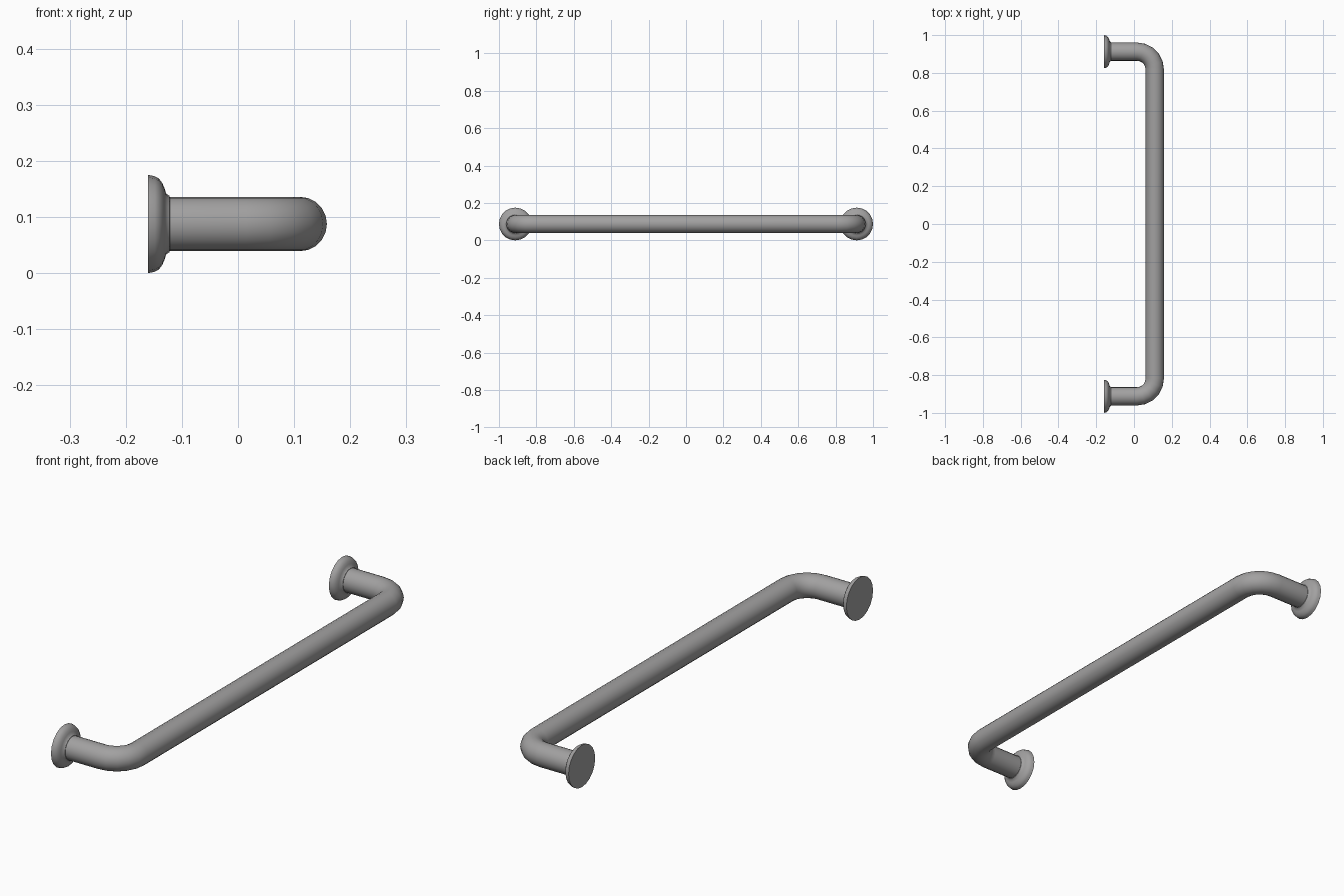
import bpy, bmesh, math
from mathutils import Vector

if "Cube" in bpy.data.objects:
    bpy.data.objects.remove(bpy.data.objects["Cube"], do_unlink=True)

SIDES = 20
Z = 0.0875          # height of the bar's axis
BAR_X = 0.11        # axis of the long grip
LEG_Y = 0.9125      # axis of each short leg
BEND = 0.095        # centreline radius of the corners
TUBE_R = 0.0485
WALL_X = -0.16

steel = bpy.data.materials.new("brushed_steel_grey")
steel.use_nodes = True
colour = (0.36, 0.355, 0.355, 1)
steel.diffuse_color = colour
steel.node_tree.nodes["Principled BSDF"].inputs["Base Color"].default_value = colour


def sweep(name, stations):
    """Skin round rings given as (centre, direction, radius), capped at both ends."""
    bm = bmesh.new()
    up = Vector((0, 0, 1))
    rings = []
    for centre, direction, radius in stations:
        side = direction.cross(up)
        rings.append([bm.verts.new(centre + radius * (math.cos(a) * side + math.sin(a) * up))
                      for a in (math.tau * i / SIDES for i in range(SIDES))])
    for a, b in zip(rings, rings[1:]):
        for i in range(SIDES):
            j = (i + 1) % SIDES
            bm.faces.new((a[i], a[j], b[j], b[i]))
    bm.faces.new(rings[0])
    bm.faces.new(rings[-1])
    bmesh.ops.recalc_face_normals(bm, faces=bm.faces)
    mesh = bpy.data.meshes.new(name)
    bm.to_mesh(mesh)
    bm.free()
    mesh.materials.append(steel)
    obj = bpy.data.objects.new(name, mesh)
    bpy.context.collection.objects.link(obj)
    bpy.ops.object.select_all(action="DESELECT")
    obj.select_set(True)
    bpy.context.view_layer.objects.active = obj
    bpy.ops.object.shade_smooth_by_angle(angle=math.radians(40))
    return obj


# Bent tube: leg, rounded corner, long grip, rounded corner, leg
half = [(Vector((WALL_X + 0.02, -LEG_Y, Z)), Vector((1, 0, 0)))]
STEPS = 5
for k in range(STEPS + 1):
    t = math.pi / 2 * k / STEPS
    half.append((Vector((BAR_X - BEND + BEND * math.sin(t), -LEG_Y + BEND - BEND * math.cos(t), Z)),
                 Vector((math.cos(t), math.sin(t), 0))))
other = [(Vector((p.x, -p.y, p.z)), Vector((-d.x, d.y, 0))) for p, d in reversed(half)]
sweep("grab_bar_tube", [(p, d, TUBE_R) for p, d in half + other])

# Domed wall flanges: (distance from wall, radius)
profile = [(0, 0.0875), (0.012, 0.085), (0.019, 0.081), (0.025, 0.073),
           (0.029, 0.064), (0.032, 0.054), (0.038, 0.050), (0.039, 0.046)]
for label, sign in (("front", -1), ("back", 1)):
    sweep(label + "_wall_flange",
          [(Vector((WALL_X + d, sign * LEG_Y, Z)), Vector((1, 0, 0)), r) for d, r in profile])
